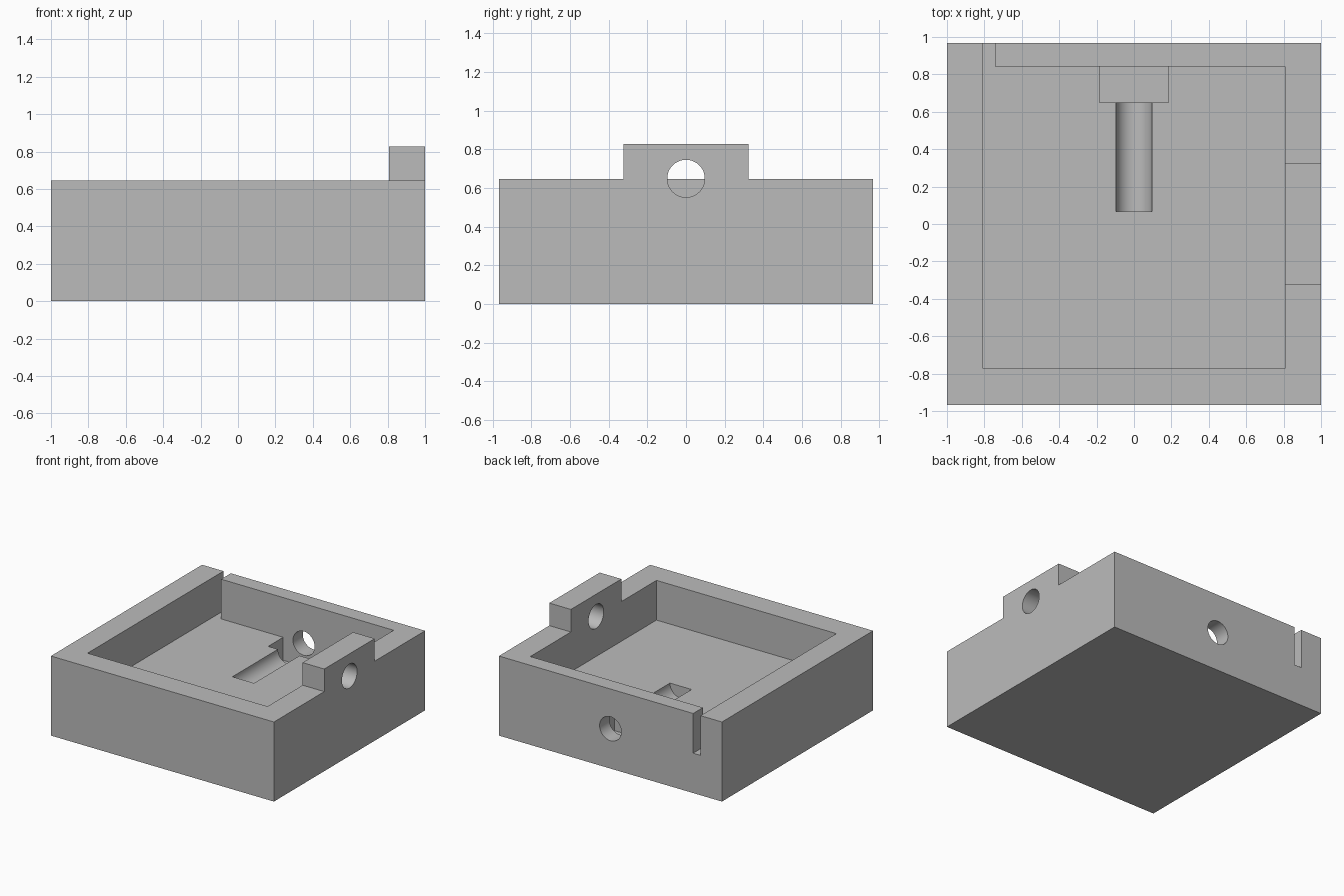
import bpy
import bmesh
import math
from mathutils import Matrix

if "Cube" in bpy.data.objects:
    bpy.data.objects.remove(bpy.data.objects["Cube"], do_unlink=True)

HALF_X, HALF_Y = 1.0, 0.968
RIM, FLOOR, TAB_TOP = 0.645, 0.323, 0.828
TAB_X, TAB_Y = 0.806, 0.323
BACK_INNER = 0.843
HOLE_R = 0.097

grey = bpy.data.materials.new("plain_grey")
grey.use_nodes = True
grey.diffuse_color = (0.5, 0.5, 0.5, 1)
grey.node_tree.nodes["Principled BSDF"].inputs["Base Color"].default_value = grey.diffuse_color


def add_object(name, bm):
    bmesh.ops.recalc_face_normals(bm, faces=bm.faces)
    mesh = bpy.data.meshes.new(name)
    bm.to_mesh(mesh)
    bm.free()
    mesh.materials.append(grey)
    obj = bpy.data.objects.new(name, mesh)
    bpy.context.collection.objects.link(obj)
    return obj


def box(name, low, high):
    bm = bmesh.new()
    bmesh.ops.create_cube(bm, size=1)
    for v in bm.verts:
        v.co = [a if c < 0 else b for c, a, b in zip(v.co, low, high)]
    return add_object(name, bm)


def rod(name, axis, start, end, z):
    """Round cutter along the x or y axis, centred on the other."""
    bm = bmesh.new()
    bmesh.ops.create_cone(bm, cap_ends=True, segments=64, radius1=HOLE_R,
                          radius2=HOLE_R, depth=end - start)
    turn = Matrix.Rotation(math.pi / 2, 4, "Y" if axis == "x" else "X")
    mid = (start + end) / 2
    spot = (mid, 0, z) if axis == "x" else (0, mid, z)
    bmesh.ops.transform(bm, matrix=Matrix.Translation(spot) @ turn, verts=bm.verts)
    return add_object(name, bm)


# Tray blank: side profile with the raised tab, extruded across the width
half_profile = [(HALF_Y, 0), (HALF_Y, RIM), (TAB_Y, RIM), (TAB_Y, TAB_TOP)]
profile = half_profile + [(-y, z) for y, z in reversed(half_profile)]
bm = bmesh.new()
face = bm.faces.new([bm.verts.new((-HALF_X, y, z)) for y, z in profile])
side = bmesh.ops.extrude_face_region(bm, geom=[face])["geom"]
bmesh.ops.translate(bm, vec=(2 * HALF_X, 0, 0),
                    verts=[g for g in side if isinstance(g, bmesh.types.BMVert)])
tray = add_object("tray", bm)

# Cutters: space beside the tab, main pocket, wall slot, recess, groove, tab hole
cutters = [
    box("tab_clearance", (-1.2, -0.6, RIM), (TAB_X, 0.6, 1)),
    box("pocket", (-0.808, -0.773, FLOOR), (TAB_X, BACK_INNER, 1)),
    box("wall_slot", (-0.808, 0.6, FLOOR), (-0.742, 1.2, 1)),
    box("recess", (-0.185, 0.65, FLOOR - 0.187), (0.185, BACK_INNER, 0.5)),
    rod("floor_groove", "y", 0.067, 1.2, FLOOR),
    rod("tab_hole", "x", 0.6, 1.2, RIM + 0.003),
]

bpy.context.view_layer.objects.active = tray
tray.select_set(True)
for cutter in cutters:
    cutter.hide_render = True
    cut = tray.modifiers.new(cutter.name, "BOOLEAN")
    cut.operation = "DIFFERENCE"
    cut.solver = "EXACT"
    cut.object = cutter
    bpy.ops.object.modifier_apply(modifier=cut.name)
    bpy.data.objects.remove(cutter, do_unlink=True)

# Smooth the round walls, keep corners crisp
bpy.ops.object.shade_smooth_by_angle(angle=math.radians(30))
